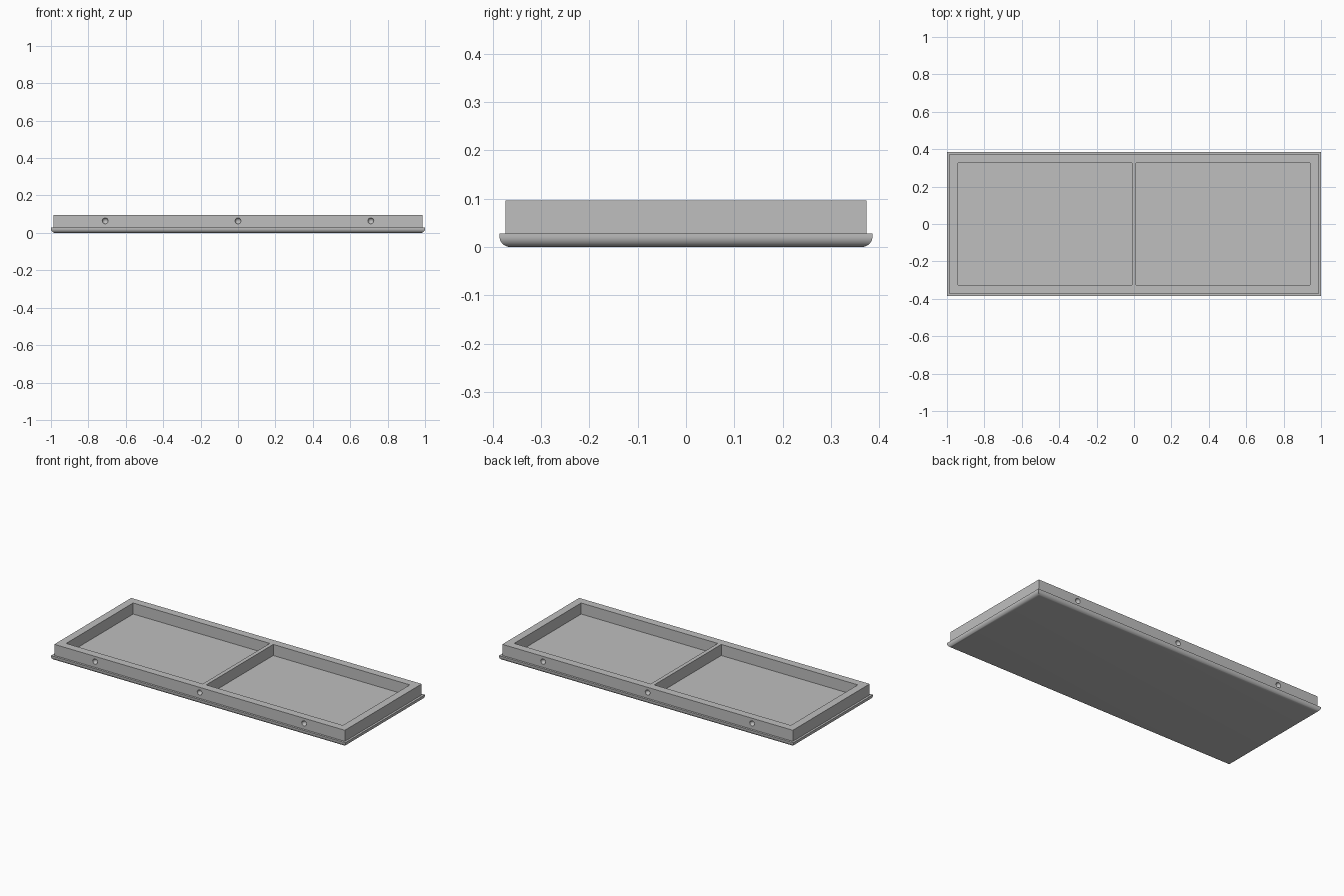
import bpy, bmesh
from mathutils import Matrix, Vector

cube = bpy.data.objects.get("Cube")
if cube:
    bpy.data.objects.remove(cube)

GREY = (0.52, 0.52, 0.52, 1)
grey = bpy.data.materials.new("plain_grey")
grey.use_nodes = True
grey.diffuse_color = GREY
grey.node_tree.nodes["Principled BSDF"].inputs["Base Color"].default_value = GREY

RIM_Z, TOP_Z = 0.028, 0.096


def add_object(name, bm):
    mesh = bpy.data.meshes.new(name)
    bm.to_mesh(mesh)
    bm.free()
    mesh.materials.append(grey)
    obj = bpy.data.objects.new(name, mesh)
    bpy.context.collection.objects.link(obj)
    return obj


def add_box(bm, low, high):
    low, high = Vector(low), Vector(high)
    place = Matrix.Translation((low + high) / 2) @ Matrix.Diagonal((*(high - low), 1))
    return bmesh.ops.create_cube(bm, size=1, matrix=place)["verts"]


def cut(target, name, bm):
    cutter = add_object(name, bm)
    cutter.hide_render = True
    cutter.hide_set(True)
    mod = target.modifiers.new(name, "BOOLEAN")
    mod.operation = "DIFFERENCE"
    mod.solver = "EXACT"
    mod.object = cutter


# Base slab with rounded lower edges
bm = bmesh.new()
add_box(bm, (-1, -0.386, 0), (1, 0.386, RIM_Z))
lower = [e for e in bm.edges if all(v.co.z < 0.001 for v in e.verts)]
bmesh.ops.bevel(bm, geom=lower, offset=0.022, segments=8, profile=0.5, affect="EDGES")
base = add_object("base_slab", bm)

# Raised frame with a centre divider
bm = bmesh.new()
add_box(bm, (-0.987, -0.373, RIM_Z), (0.987, 0.373, TOP_Z))
frame = add_object("raised_frame", bm)

# Two open compartments
bm = bmesh.new()
for x0, x1 in ((-0.94, -0.012), (0.012, 0.94)):
    add_box(bm, (x0, -0.325, RIM_Z - 0.01), (x1, 0.325, TOP_Z + 0.02))
cut(frame, "compartment_cutter", bm)

# Round dimples along both long sides
bm = bmesh.new()
for x in (-0.71, 0, 0.71):
    for y in (-0.373, 0.373):
        bmesh.ops.create_uvsphere(bm, u_segments=24, v_segments=12, radius=0.016,
                                  matrix=Matrix.Translation((x, y, 0.064)))
cut(frame, "dimple_cutter", bm)

# Smooth the rounded surfaces, keep corners crisp
bpy.context.view_layer.update()
for obj in (base, frame):
    bpy.ops.object.select_all(action="DESELECT")
    obj.select_set(True)
    bpy.context.view_layer.objects.active = obj
    for mod in list(obj.modifiers):
        bpy.ops.object.modifier_apply(modifier=mod.name)
    bpy.ops.object.shade_smooth_by_angle(angle=0.6)
